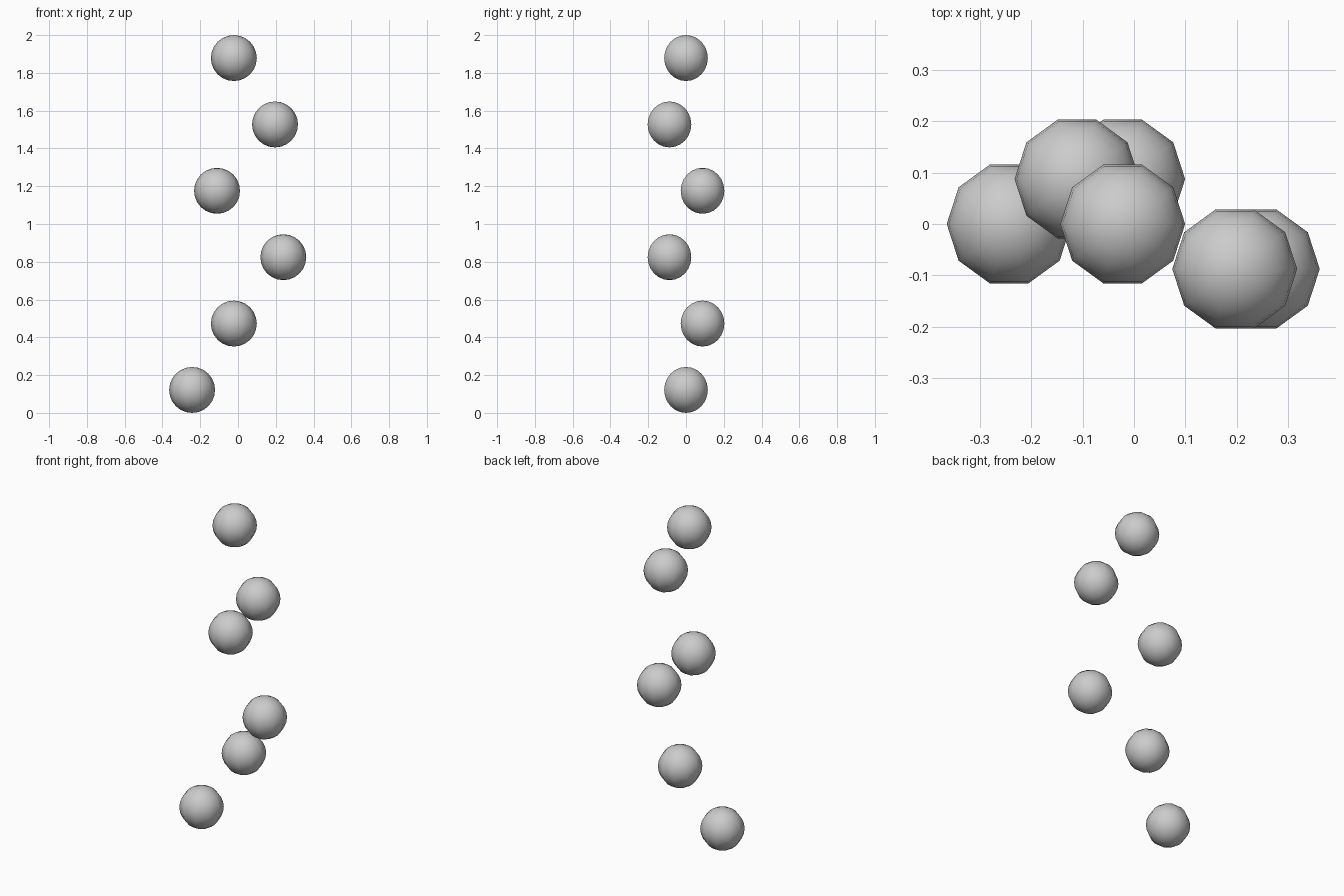
import bpy

if "Cube" in bpy.data.objects:
    bpy.data.objects.remove(bpy.data.objects["Cube"])

R = 0.1215                      # ball radius
STEP = (2 - 2 * R) / 5          # even vertical spacing

# ball centres in plan, from bottom to top
plan = [(-0.243, 0.0), (-0.022, 0.0875), (0.24, -0.0875),
        (-0.111, 0.0875), (0.196, -0.0875), (-0.022, 0.0)]

# rising chain of low-poly balls, smooth shaded
for i, (x, y) in enumerate(plan):
    bpy.ops.mesh.primitive_uv_sphere_add(
        segments=10, ring_count=12, radius=R, location=(x, y, R + i * STEP))
    ball = bpy.context.object
    ball.name = f"ball_{i + 1}"
    # turn so that a corner points along x
    ball.rotation_euler.z = max(
        (v.co for v in ball.data.vertices), key=lambda c: c.xy.length
    ).xy.angle_signed(ball.matrix_world.col[0].xy) * -1
    bpy.ops.object.shade_smooth()
